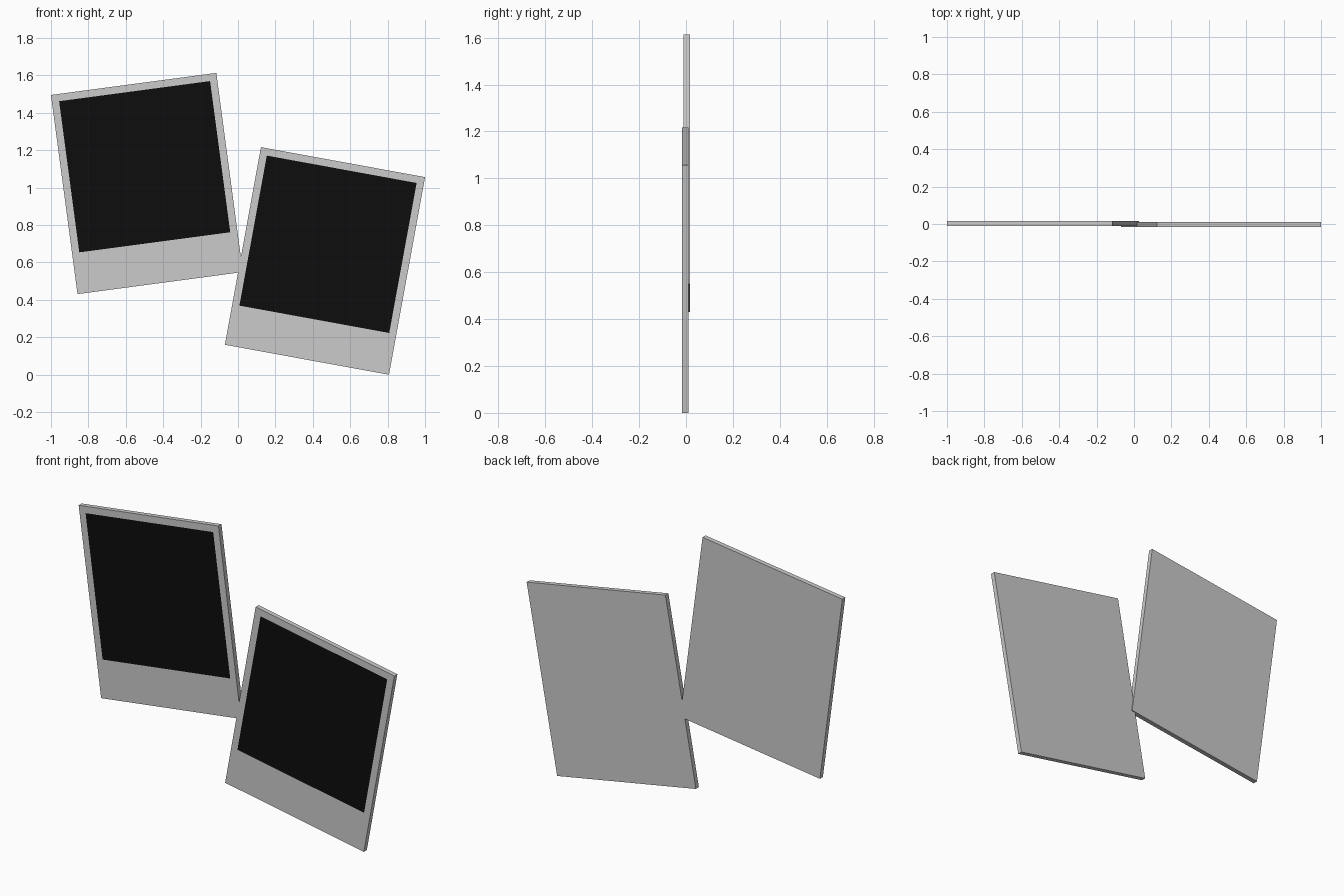
import bpy, bmesh
from math import radians
from mathutils import Vector

if "Cube" in bpy.data.objects:
    bpy.data.objects.remove(bpy.data.objects["Cube"])

WIDTH, HEIGHT, DEPTH = 0.892, 1.074, 0.027
BORDER, BOTTOM_BORDER = 0.055, 0.236

black = bpy.data.materials.new("picture_black")
black.diffuse_color = (0.004, 0.004, 0.004, 1)
black.use_nodes = True
black.node_tree.nodes["Principled BSDF"].inputs["Base Color"].default_value = black.diffuse_color
grey = bpy.data.materials.new("card_grey")
grey.diffuse_color = (0.8, 0.8, 0.8, 1)
grey.use_nodes = True
grey.node_tree.nodes["Principled BSDF"].inputs["Base Color"].default_value = grey.diffuse_color


def instant_photo(name, location, tilt):
    # Thin card
    bm = bmesh.new()
    bmesh.ops.create_cube(bm, size=1)
    bmesh.ops.scale(bm, vec=Vector((WIDTH, DEPTH, HEIGHT)), verts=bm.verts)

    # Square picture set into the front, with a deeper border below it
    bm.normal_update()
    front = min(bm.faces, key=lambda f: f.normal.y)
    bmesh.ops.inset_region(bm, faces=[front], thickness=BORDER)
    for v in front.verts:
        if v.co.z < 0:
            v.co.z += BOTTOM_BORDER - BORDER
    front.material_index = 1

    mesh = bpy.data.meshes.new(name)
    bm.to_mesh(mesh)
    bm.free()
    mesh.materials.append(grey)
    mesh.materials.append(black)
    obj = bpy.data.objects.new(name, mesh)
    obj.location = location
    obj.rotation_euler.y = radians(tilt)
    bpy.context.collection.objects.link(obj)


# Two tilted photos, the right one slightly in front
instant_photo("left_photo", (-0.487, 0.0025, 1.022), -7.6)
instant_photo("right_photo", (0.465, -0.0025, 0.608), 10.35)
